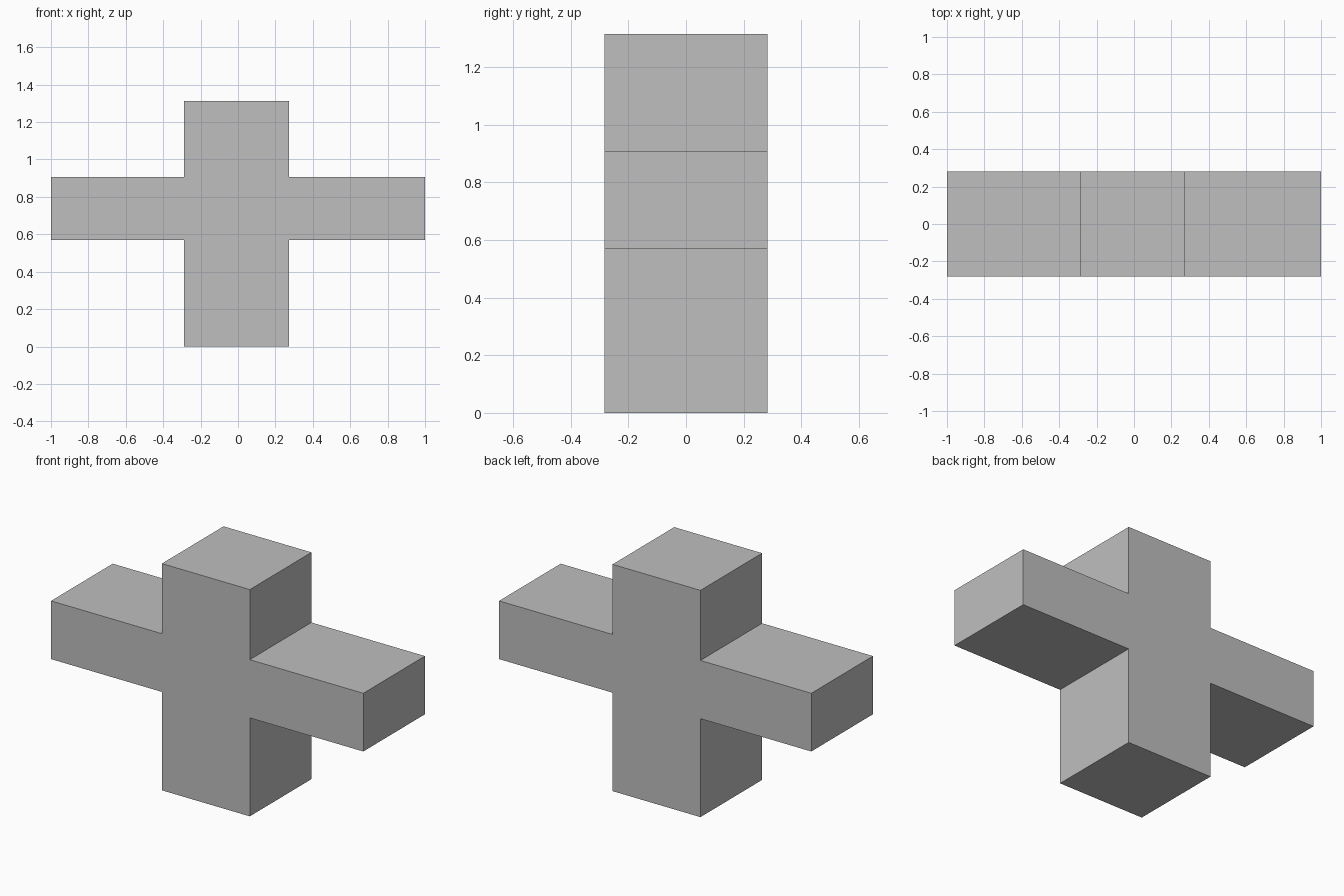
import bpy
import bmesh

if "Cube" in bpy.data.objects:
    bpy.data.objects.remove(bpy.data.objects["Cube"])

# Dimensions
HALF_DEPTH = 0.282
LEFT, RIGHT = -0.29, 0.273          # sides of the upright
ARM_LOW, ARM_HIGH, TOP = 0.57, 0.907, 1.313

grey = bpy.data.materials.new("light_grey")
grey.diffuse_color = (0.52, 0.52, 0.52, 1.0)
grey.use_nodes = True
grey.node_tree.nodes["Principled BSDF"].inputs["Base Color"].default_value = grey.diffuse_color

# Cross outline in x, z
outline = [
    (LEFT, 0), (RIGHT, 0), (RIGHT, ARM_LOW), (1, ARM_LOW),
    (1, ARM_HIGH), (RIGHT, ARM_HIGH), (RIGHT, TOP), (LEFT, TOP),
    (LEFT, ARM_HIGH), (-1, ARM_HIGH), (-1, ARM_LOW), (LEFT, ARM_LOW),
]

# Extrude the outline from front to back
bm = bmesh.new()
front = bm.faces.new([bm.verts.new((x, -HALF_DEPTH, z)) for x, z in outline])
result = bmesh.ops.extrude_face_region(bm, geom=[front], use_keep_orig=True)
back = [v for v in result["geom"] if isinstance(v, bmesh.types.BMVert)]
bmesh.ops.translate(bm, verts=back, vec=(0, 2 * HALF_DEPTH, 0))
bmesh.ops.recalc_face_normals(bm, faces=bm.faces)

mesh = bpy.data.meshes.new("cross_block")
bm.to_mesh(mesh)
bm.free()
mesh.materials.append(grey)
cross = bpy.data.objects.new("cross_block", mesh)
bpy.context.collection.objects.link(cross)
